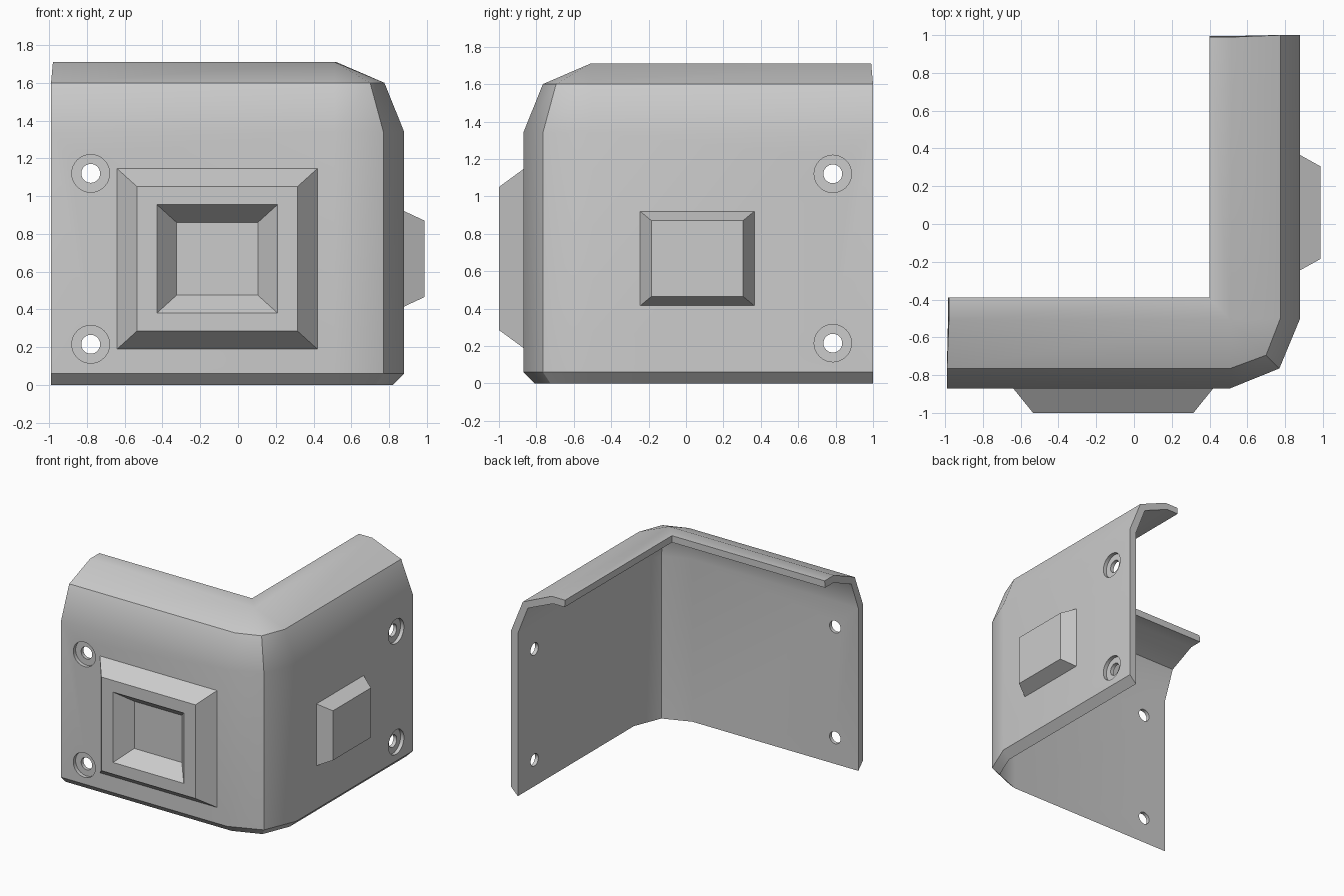
import bpy, bmesh, math
from mathutils import Matrix

if "Cube" in bpy.data.objects:
    bpy.data.objects.remove(bpy.data.objects["Cube"])

# One plain grey for every part
grey = bpy.data.materials.new("plain_grey")
grey.use_nodes = True
tone = (0.6, 0.6, 0.6, 1)
grey.diffuse_color = tone
grey.node_tree.nodes["Principled BSDF"].inputs["Base Color"].default_value = tone

FRONT, RIGHT = -0.87, 0.88   # outer wall planes


def make_object(name, bm):
    mesh = bpy.data.meshes.new(name)
    bm.to_mesh(mesh)
    bm.free()
    mesh.materials.append(grey)
    obj = bpy.data.objects.new(name, mesh)
    bpy.context.collection.objects.link(obj)
    return obj


def activate(obj):
    bpy.ops.object.select_all(action="DESELECT")
    obj.select_set(True)
    bpy.context.view_layer.objects.active = obj


# Wall cross-section: (distance inward from outer wall, height)
profile = [(0.06, 0), (0, 0.06), (0, 1.34), (0.105, 1.6), (0.36, 1.71), (0.48, 1.71),
           (0.48, 1.655), (0.375, 1.655), (0.15, 1.56), (0.06, 1.33)]


def stations(d, z):
    """Plan positions of one profile point along the L-shaped run."""
    taper = max(0, z - 1.6) * 0.09
    mid = min(0.77 - 0.67 * d, RIGHT - d)
    return [(-0.99 + taper, FRONT + d, z),
            (min(0.51, RIGHT - d), FRONT + d, z),
            (mid, 0.005 - mid, z),
            (RIGHT - d, max(-0.5, FRONT + d), z),
            (RIGHT - d, 1 - taper, z)]


# Corner shell swept round the bend
bm = bmesh.new()
rows = [[bm.verts.new(p) for p in stations(d, z)] for d, z in profile]
for a, b in zip(rows, rows[1:] + rows[:1]):
    for i in range(len(a) - 1):
        bm.faces.new((a[i], a[i + 1], b[i + 1], b[i]))
for end in (0, -1):
    bm.faces.new([r[end] for r in rows])
bmesh.ops.remove_doubles(bm, verts=bm.verts[:], dist=0.016)
bmesh.ops.recalc_face_normals(bm, faces=bm.faces[:])
shell = make_object("corner_shell", bm)


def cut_hole(x, y, z, axis, radius, length):
    """Cut one round hole centred on a point of the outer wall."""
    bm = bmesh.new()
    bmesh.ops.create_cone(bm, cap_ends=True, segments=32, radius1=radius,
                          radius2=radius, depth=length)
    turn = Matrix.Rotation(math.pi / 2, 4, axis)
    bmesh.ops.transform(bm, matrix=Matrix.Translation((x, y, z)) @ turn, verts=bm.verts[:])
    cutter = make_object("hole_cutter", bm)
    cutter.hide_render = True
    activate(shell)
    mod = shell.modifiers.new("hole", "BOOLEAN")
    mod.operation, mod.solver, mod.object = "DIFFERENCE", "EXACT", cutter
    bpy.ops.object.modifier_apply(modifier=mod.name)
    bpy.data.objects.remove(cutter)


# Counterbored bolt holes, two per wall
for z in (0.215, 1.12):
    for radius, length in ((0.1, 0.06), (0.05, 0.4)):
        cut_hole(-0.78, FRONT, z, "X", radius, length)
        cut_hole(RIGHT, 0.785, z, "Y", radius, length)

activate(shell)
bpy.ops.object.shade_smooth_by_angle(angle=math.radians(30))
weighted = shell.modifiers.new("weighted_normals", "WEIGHTED_NORMAL")
weighted.keep_sharp = True


def pad(name, rings, place):
    """Stepped block from rectangles (u0, u1, z0, z1, height off the wall)."""
    bm = bmesh.new()
    loops = []
    for u0, u1, z0, z1, out in rings:
        corners = ((u0, z0), (u1, z0), (u1, z1), (u0, z1))
        loops.append([bm.verts.new(place(u, z, out)) for u, z in corners])
    for a, b in zip(loops, loops[1:]):
        for i in range(4):
            j = (i + 1) % 4
            bm.faces.new((a[i], a[j], b[j], b[i]))
    bm.faces.new(loops[-1])
    return make_object(name, bm)


# Raised frame with sunken centre on the front wall
pad("front_frame",
    [(-0.64, 0.42, 0.19, 1.145, 0), (-0.535, 0.315, 0.285, 1.05, 0.13),
     (-0.43, 0.21, 0.38, 0.955, 0.13), (-0.325, 0.105, 0.475, 0.86, 0.005)],
    lambda u, z, out: (u, FRONT - out, z))

# Solid raised block on the right-hand wall
pad("side_block",
    [(-0.245, 0.365, 0.415, 0.92, 0), (-0.185, 0.305, 0.465, 0.87, 0.108)],
    lambda u, z, out: (RIGHT + out, u, z))
